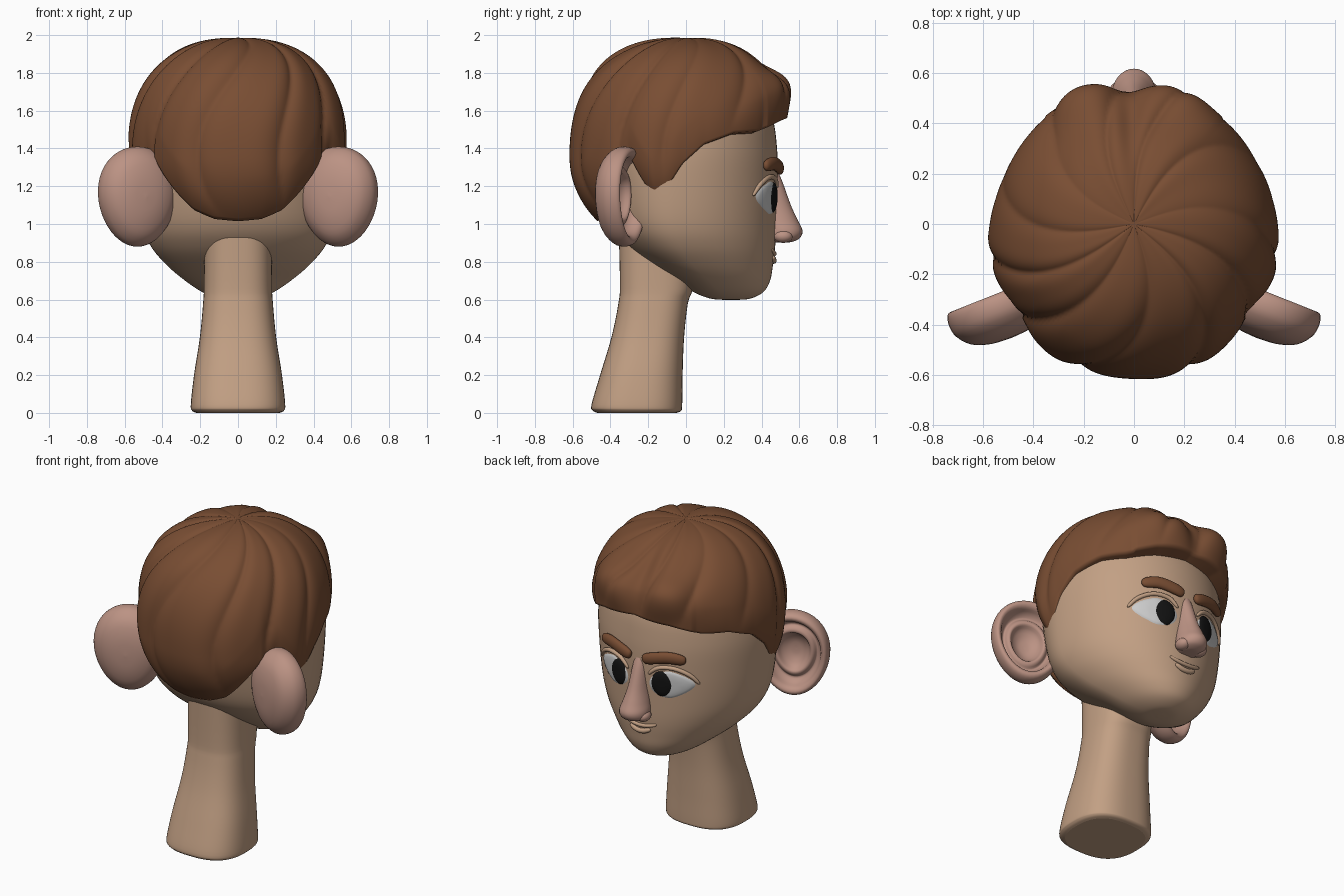
import bpy, bmesh
from math import sin, cos, pi, atan2, radians, exp
from mathutils import Vector
from mathutils.bvhtree import BVHTree

if "Cube" in bpy.data.objects:
    bpy.data.objects.remove(bpy.data.objects["Cube"])


def mat(name, r, g, b):
    m = bpy.data.materials.new(name)
    m.diffuse_color = (r, g, b, 1)
    m.use_nodes = True
    m.node_tree.nodes["Principled BSDF"].inputs["Base Color"].default_value = m.diffuse_color
    return m


SKIN = mat("skin", .54, .35, .23)
PINK = mat("pink_skin", .50, .29, .23)
HAIR = mat("hair_brown", .19, .075, .033)
WHITE = mat("eye_white", .75, .75, .75)
BLACK = mat("eye_black", .006, .006, .006)


def loft(name, rings, material, cap=True):
    """Skin a list of closed rings into a smooth mesh; returns the object and a BVH."""
    bm = bmesh.new()
    vs = [[bm.verts.new(p) for p in r] for r in rings]
    n = len(rings[0])
    for a, b in zip(vs, vs[1:]):
        for i in range(n):
            bm.faces.new((a[i], a[(i + 1) % n], b[(i + 1) % n], b[i]))
    if cap:
        bm.faces.new(vs[0])
        bm.faces.new(vs[-1])
    bmesh.ops.recalc_face_normals(bm, faces=bm.faces)
    for f in bm.faces:
        f.smooth = len(f.verts) == 4
    tree = BVHTree.FromBMesh(bm)
    me = bpy.data.meshes.new(name)
    bm.to_mesh(me)
    bm.free()
    me.materials.append(material)
    ob = bpy.data.objects.new(name, me)
    bpy.context.collection.objects.link(ob)
    return ob, tree


def smooth_rows(rows, k):
    """Catmull-Rom resampling of profile rows."""
    out = []
    for i in range(len(rows) - 1):
        a, b, c, d = (rows[max(0, min(len(rows) - 1, i + j))] for j in (-1, 0, 1, 2))
        for s in range(k):
            t = s / k
            out.append([q + .5 * t * (r - p + t * (2 * p - 5 * q + 4 * r - w + t * (3 * (q - r) + w - p)))
                        for p, q, r, w in zip(a, b, c, d)])
    return out + [rows[-1]]


def sgn_pow(v, e):
    return abs(v) ** e * (1 if v >= 0 else -1)


def section(z, w, back, mid, front, p=2.0, n=64):
    """Horizontal superellipse with separate depth to front and back of its widest line."""
    pts = []
    for i in range(n):
        a = 2 * pi * i / n
        s, c = sgn_pow(sin(a), 2 / p), sgn_pow(cos(a), 2 / p)
        pts.append(Vector((w * c, mid + s * ((front - mid) if s > 0 else (mid - back)), z)))
    return pts


# Head: z, half width, back, widest line, front
head_rows = [(.598, .02, .22, .24, .26), (.605, .10, .13, .22, .34), (.64, .19, .04, .18, .41),
             (.70, .28, -.05, .12, .445), (.78, .375, -.18, .04, .46), (.88, .46, -.31, -.03, .472),
             (1.0, .51, -.40, -.06, .478), (1.2, .535, -.46, -.06, .485), (1.4, .54, -.50, -.05, .482),
             (1.58, .505, -.49, -.04, .45), (1.74, .40, -.38, -.02, .34), (1.85, .2, -.2, 0, .16),
             (1.87, .02, -.02, 0, .02)]
head, face = loft("head", [section(*r) for r in smooth_rows(head_rows, 6)], SKIN)


def on_face(x, z, lift=0.0):
    hit, nrm, _, _ = face.ray_cast(Vector((x, 2, z)), Vector((0, -1, 0)))
    return hit + nrm * lift


# Neck
neck_rows = [(0, .22, -.47, -.26, -.05), (.012, .243, -.493, -.26, -.025), (.045, .25, -.5, -.26, -.02),
             (.2, .233, -.455, -.24, -.018), (.4, .202, -.395, -.2, -.01), (.58, .185, -.358, -.17, .01),
             (.7, .18, -.35, -.16, .04), (1.1, .18, -.36, -.16, .04)]
loft("neck", [section(*r, p=2.6) for r in smooth_rows(neck_rows, 5)], SKIN)

# Nose: bridge, tip and nostril wings
nose_rows = [(1.30, .03, .44, .45, .475), (1.23, .042, .44, .46, .508), (1.1, .058, .42, .47, .555),
             (1.02, .075, .42, .49, .592), (.965, .088, .42, .51, .617), (.925, .082, .42, .51, .602),
             (.905, .05, .42, .5, .56), (.902, .01, .48, .5, .52)]
loft("nose", [section(*r, n=32) for r in smooth_rows(nose_rows, 5)], PINK)


def ellipsoid(name, c, r, material):
    rings = []
    for j in range(17):
        t = pi * (j + .05) / 16.1
        rings.append([Vector((c[0] + r[0] * sin(t) * cos(a), c[1] + r[1] * sin(t) * sin(a), c[2] + r[2] * cos(t)))
                      for a in (2 * pi * i / 24 for i in range(24))])
    loft(name, rings, material)


def tube(name, path, radii, material, n=16):
    """Elliptic tube (depth y, height z across the path) with rounded ends."""
    rings, m = [], 24
    pts = smooth_rows([tuple(p) for p in path], 8)
    for k in range(m + 1):
        u = .5 - .5 * cos(pi * k / m)
        f = u * (len(pts) - 1)
        i = min(int(f), len(pts) - 2)
        c = Vector(pts[i]).lerp(Vector(pts[i + 1]), f - i)
        d = (Vector(pts[i + 1]) - Vector(pts[i])).normalized()
        up = (Vector((0, 0, 1)) - d * d.z).normalized()
        out = d.cross(up)
        s = max(.05, (1 - abs(2 * u - 1) ** 5) ** .5)
        rings.append([c + s * (out * radii[0] * cos(a) + up * radii[1] * sin(a))
                      for a in (2 * pi * q / n for q in range(n))])
    loft(name, rings, material)


def face_patch(name, s, cx, cz, rx, rz, tilt, lift, material, point=0.0):
    """Slightly domed disc that follows the face; point sharpens the outer corner."""
    rings = []
    for k in range(9):
        f = max(.02, 1 - k / 8)
        ring = []
        for i in range(40):
            a = 2 * pi * i / 40
            x = rx * cos(a)
            z = rz * sin(a) * (1 - point * max(0, cos(a))) + tilt * x
            ring.append(on_face(s * (cx + x * f), cz + z * f, lift * (1 - f ** 4) - (.006 if k == 0 else 0)))
        rings.append(ring)
    loft(name, rings, material)


def ear(name, s):
    """Cupped ear: back dome, rolled rim and hollow, turned forward and outward."""
    prof = [(.02, -.125), (.4, -.118), (.75, -.09), (.95, -.04), (1, .005), (.97, .045), (.89, .06),
            (.80, .045), (.74, .005), (.64, -.02), (.56, 0), (.47, .003), (.38, -.03), (.2, -.055), (.02, -.06)]
    c = Vector((.53, -.335, 1.145))
    n, u = Vector((.37, .93, 0)), Vector((.93, -.37, 0))
    rings = []
    for r, d in smooth_rows(prof, 3):
        ring = []
        for i in range(48):
            a = 2 * pi * i / 48
            w = .215 * (1 + .1 * sin(a))
            p = c + u * (w * r * cos(a)) + n * d + Vector((0, 0, .265 * r * sin(a)))
            ring.append(Vector((s * p.x, p.y, p.z)))
        rings.append(ring)
    loft(name, rings, PINK)


# Mirrored face parts
for s, side in ((1, "right"), (-1, "left")):
    ear("ear_" + side, s)
    ellipsoid("nostril_" + side, (s * .062, .515, .935), (.04, .05, .035), PINK)
    face_patch("eye_" + side, s, .20, 1.14, .135, .093, .06, .010, WHITE, .35)
    face_patch("pupil_" + side, s, .152, 1.14, .068, .086, 0, .017, BLACK)
    lid = [on_face(s * x, z, .003) for x, z in ((.07, 1.19), (.13, 1.24), (.22, 1.248), (.30, 1.21), (.345, 1.15))]
    tube("eyelid_" + side, lid, (.013, .013), SKIN)
    brow = [on_face(s * x, z, .016) for x, z in ((.04, 1.285), (.11, 1.305), (.2, 1.32), (.285, 1.305))]
    tube("eyebrow_" + side, brow, (.024, .036), HAIR)

# Mouth: upper and lower lip
for name, z, w, r in (("upper_lip", .842, .11, .012), ("lower_lip", .805, .07, .016)):
    tube(name, [on_face(x * w, z + .022 * x * x) for x in (-1, -.5, 0, .5, 1)], (r, r), SKIN)

# Hair: ridged shell around the skull, trimmed along a hairline (degrees from face, height)
LINE = [(0, 1.57), (25, 1.54), (45, 1.49), (62, 1.48), (80, 1.42), (92, 1.32), (101, 1.19), (108, 1.12),
        (114, 1.22), (122, 1.36), (132, 1.33), (142, 1.20), (153, 1.06), (165, .99), (180, .97)]


def hairline(deg):
    deg = abs(deg)
    for (a, za), (b, zb) in zip(LINE, LINE[1:]):
        if deg <= b:
            return za + (zb - za) * (deg - a) / (b - a)
    return LINE[-1][1]


def bump(v, c, w):
    return exp(-((v - c) / w) ** 2)


def hair_point(deg, t, pull):
    az = radians(deg)
    low = atan2(hairline(deg) - 1.35, .53)
    el = pi / 2 * .999 + (low - pi / 2 * .999) * t
    d = Vector((sin(az) * cos(el), cos(az) * cos(el), sin(el)))
    p = 2.4 if el > 0 else 2.0
    h = ((d.x / .58) ** 2 + (d.y / (.56 if d.y > 0 else .61)) ** 2) ** .5
    r = (h ** p + abs(d.z / (.635 if el > 0 else .55)) ** p) ** (-1 / p)
    e = el * 180 / pi
    # Quiff locks either side of a front notch
    r += .085 * bump(e, 34, 11) * (bump(deg, -23, 17) + .8 * bump(deg, 20, 17))
    r -= .035 * bump(deg, -2, 7) * bump(e, 42, 22)
    # Swept strands
    amp = .017 * min(1, cos(el) * 1.3) * (1 - .55 * bump(abs(deg), 75, 28)) * min(1, max(0, (1 - t) * 5))
    ph = az + .55 * sin(el) * sin(el)
    r += amp * (.75 - 1.6 * (1 - abs(sin(5.5 * ph + .5 * sin(3 * az)))) ** 2 + .4 * sin(7 * ph + 1))
    r *= 1 - (.045 * t ** 7 if 40 < abs(deg) < 130 else .02 * t ** 7)
    return Vector((0, 0, 1.35)) + d * r * pull


COLS = 240
steps = [(.01 + .99 * k / 56, 1) for k in range(57)] + [(1, .96), (1, .84)]
loft("hair", [[hair_point(-180 + 360 * i / COLS, t, q) for i in range(COLS)] for t, q in steps], HAIR)
